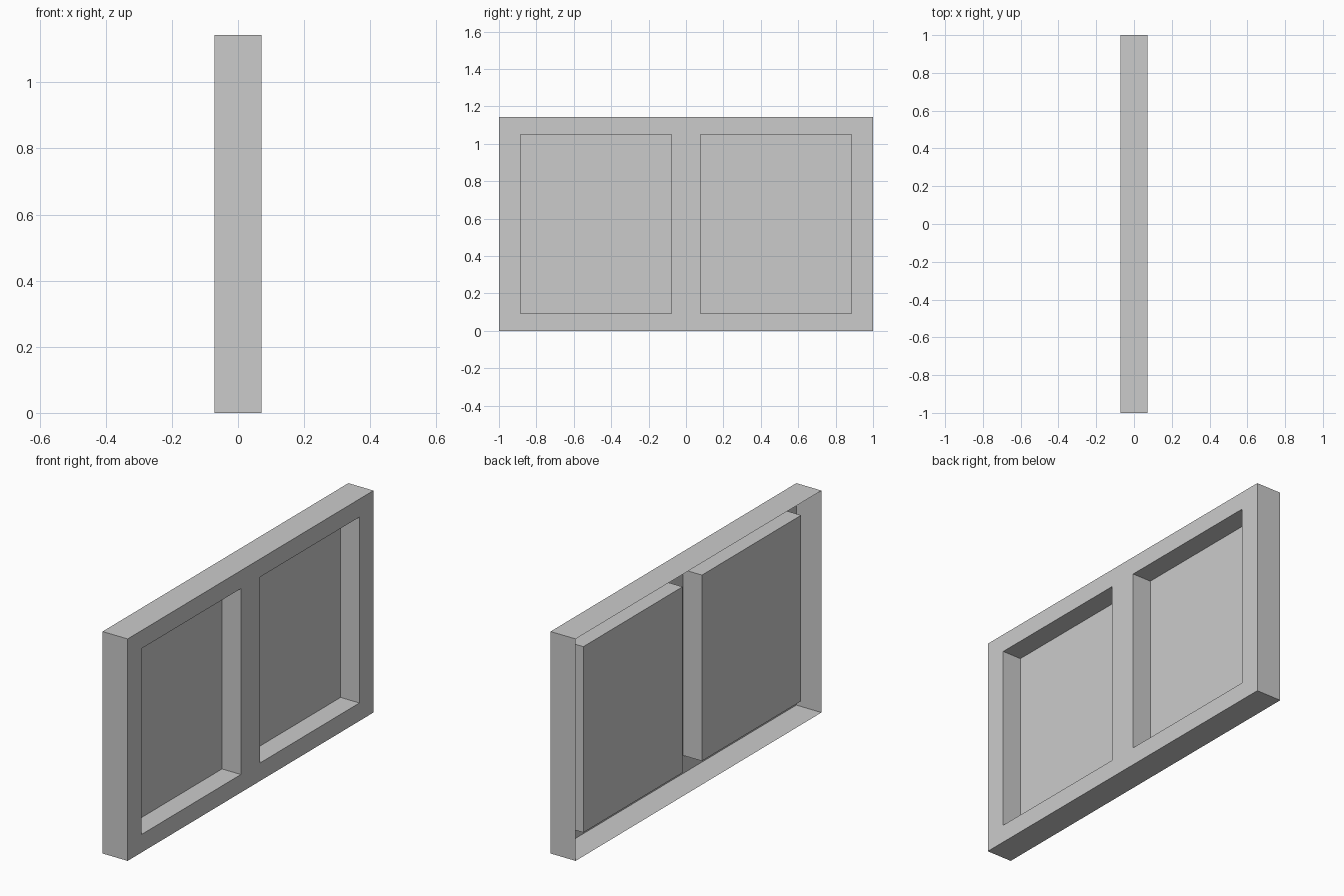
import bpy
import bmesh

cube = bpy.data.objects.get("Cube")
if cube:
    bpy.data.objects.remove(cube, do_unlink=True)

# Overall size and pocket layout (modelled in 1/7 unit steps)
UNIT = 1 / 7
HALF_DEPTH = 0.5 * UNIT
POCKET_DEPTH = 0.75 * UNIT
y_cuts = [v * UNIT for v in (-7, -6.2, -0.55, 0.55, 6.2, 7)]
z_cuts = [v * UNIT for v in (0, 0.65, 7.35, 8)]
POCKET_COLUMNS, POCKET_ROW = (1, 3), 1

grey = bpy.data.materials.new("plain grey")
grey.use_nodes = True
colour = (0.6, 0.6, 0.6, 1)
grey.diffuse_color = colour
grey.node_tree.nodes["Principled BSDF"].inputs["Base Color"].default_value = colour

bm = bmesh.new()

# Face plate, divided along the pocket borders
verts = [[bm.verts.new((HALF_DEPTH, y, z)) for z in z_cuts] for y in y_cuts]
pockets = []
for i in range(len(y_cuts) - 1):
    for j in range(len(z_cuts) - 1):
        face = bm.faces.new((verts[i][j], verts[i + 1][j],
                             verts[i + 1][j + 1], verts[i][j + 1]))
        if i in POCKET_COLUMNS and j == POCKET_ROW:
            pockets.append(face)
rim = [e for e in bm.edges if e.is_boundary]


def push_back(geometry, distance):
    """Move the newly extruded vertices towards the open back."""
    moved = [g for g in geometry if isinstance(g, bmesh.types.BMVert)]
    bmesh.ops.translate(bm, verts=moved, vec=(-distance, 0, 0))


# Outer walls, open at the back
push_back(bmesh.ops.extrude_edge_only(bm, edges=rim)["geom"], 2 * HALF_DEPTH)

# Two rectangular pockets sunk into the plate
for face in pockets:
    push_back(bmesh.ops.extrude_face_region(bm, geom=[face])["geom"], POCKET_DEPTH)
bmesh.ops.delete(bm, geom=[f for f in pockets if f.is_valid], context="FACES_ONLY")

# Consistent normals, with the plate facing +x
bmesh.ops.recalc_face_normals(bm, faces=bm.faces)
bm.normal_update()
plate = next(f for f in bm.faces if all(v.co.x > HALF_DEPTH - 0.001 for v in f.verts))
if plate.normal.x < 0:
    bmesh.ops.reverse_faces(bm, faces=bm.faces)

mesh = bpy.data.meshes.new("pocketed_panel")
bm.to_mesh(mesh)
bm.free()
mesh.materials.append(grey)
panel = bpy.data.objects.new("pocketed_panel", mesh)
bpy.context.collection.objects.link(panel)
